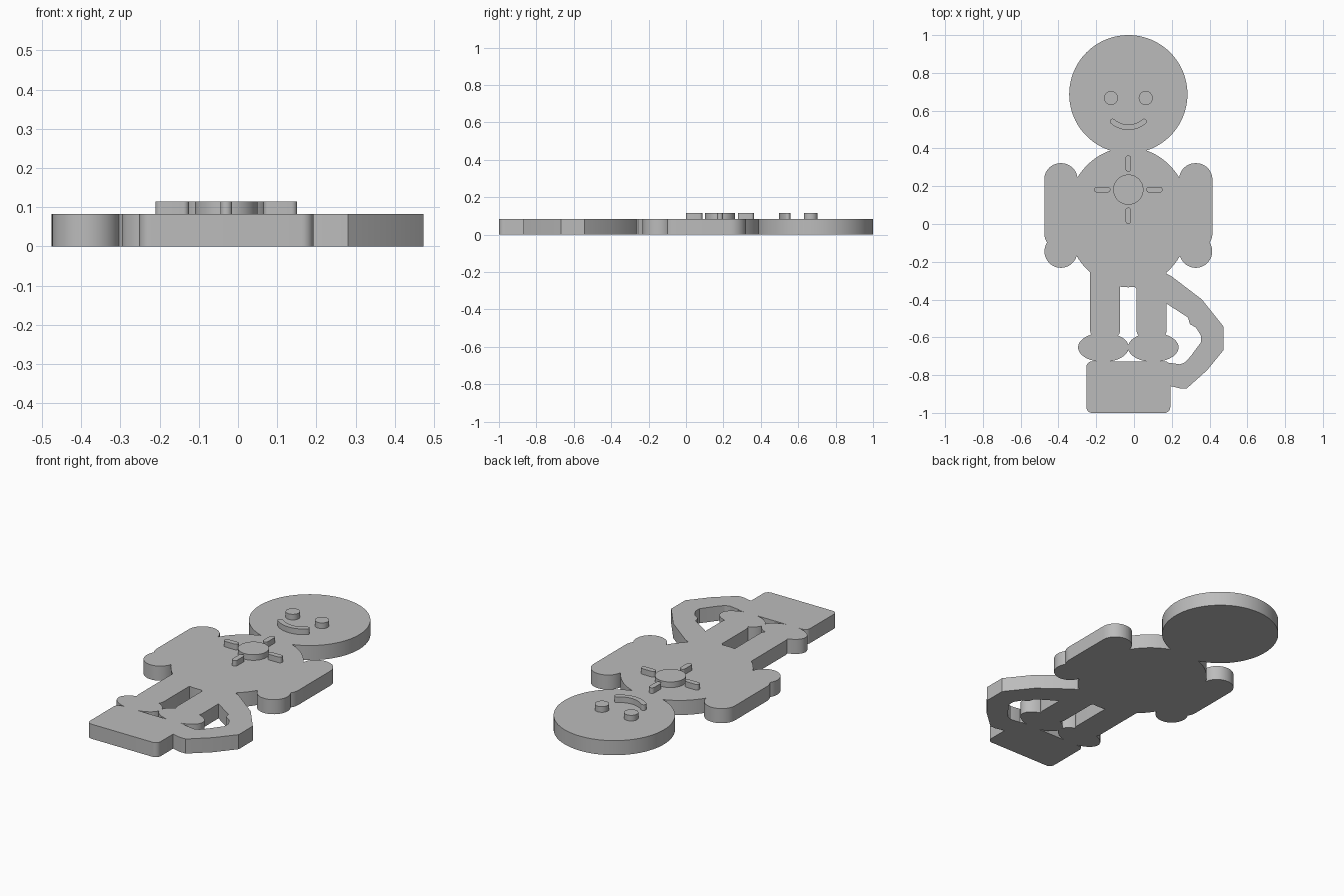
import bpy, bmesh
from math import sin, cos, pi, radians, atan2

if "Cube" in bpy.data.objects:
    bpy.data.objects.remove(bpy.data.objects["Cube"])

CX = -0.03          # symmetry line of the figure
PLATE = 0.083       # thickness of the flat figure
TOP = 0.115         # top of the raised details

grey = bpy.data.materials.new("plain grey")
grey.use_nodes = True
grey.diffuse_color = (0.5, 0.5, 0.5, 1)
grey.node_tree.nodes["Principled BSDF"].inputs["Base Color"].default_value = (0.5, 0.5, 0.5, 1)


def ellipse(x, y, rx, ry, n=64):
    return [(x + rx * cos(2 * pi * i / n), y + ry * sin(2 * pi * i / n)) for i in range(n)]


def rounded_box(x, y, hx, hy, r, n=8):
    pts = []
    for k, (sx, sy) in enumerate([(1, 1), (-1, 1), (-1, -1), (1, -1)]):
        for i in range(n + 1):
            a = (k + i / n) * pi / 2
            pts.append((x + sx * (hx - r) + r * cos(a), y + sy * (hy - r) + r * sin(a)))
    return pts


def prism(name, pts, z0, z1):
    bm = bmesh.new()
    face = bm.faces.new([bm.verts.new((x, y, z0)) for x, y in pts])
    out = bmesh.ops.extrude_face_region(bm, geom=[face])
    for v in out["geom"]:
        if isinstance(v, bmesh.types.BMVert):
            v.co.z = z1
    bmesh.ops.recalc_face_normals(bm, faces=bm.faces[:])
    mesh = bpy.data.meshes.new(name)
    bm.to_mesh(mesh)
    bm.free()
    mesh.materials.append(grey)
    ob = bpy.data.objects.new(name, mesh)
    bpy.context.collection.objects.link(ob)
    return ob


def activate(ob):
    bpy.ops.object.select_all(action="DESELECT")
    ob.select_set(True)
    bpy.context.view_layer.objects.active = ob


# Outlines of the flat figure
outlines = [ellipse(CX, 0.687, 0.313, 0.313, 96)]                    # head
for s in (-1, 1):
    outlines += [
        rounded_box(CX + s * 0.357, 0.093, 0.088, 0.229, 0.086, 12),   # arm
        ellipse(CX + s * 0.357, -0.145, 0.087, 0.087, 48),            # hand
        rounded_box(CX + s * 0.123, -0.4, 0.079, 0.2, 0.035),         # leg
        ellipse(CX + s * 0.132, -0.653, 0.134, 0.077, 48),            # foot
    ]
outlines.append(rounded_box(CX, -0.8635, 0.222, 0.1365, 0.03))         # block

# Bent band joining the hip to the block
outlines.append([
    (0.05, -0.2), (0.2, -0.278), (0.36, -0.4), (0.473, -0.542), (0.473, -0.669),
    (0.386, -0.775), (0.28, -0.87), (0.243, -0.87), (0.18, -0.855), (0.15, -0.74),
    (0.19, -0.735), (0.243, -0.743), (0.27, -0.733), (0.3, -0.7), (0.354, -0.627),
    (0.354, -0.59), (0.328, -0.548), (0.296, -0.53), (0.286, -0.495),
    (0.17, -0.42), (0.1, -0.38), (0.015, -0.345), (-0.005, -0.325)])

# Fuse everything onto the torso
figure = prism("flat_figure", ellipse(CX, 0.035, 0.328, 0.37, 96), 0, PLATE)
for pts in outlines:
    part = prism("figure_part", pts, 0, PLATE)
    part.hide_render = True
    activate(figure)
    mod = figure.modifiers.new("fuse", "BOOLEAN")
    mod.operation, mod.solver, mod.object = "UNION", "EXACT", part
    bpy.ops.object.modifier_apply(modifier=mod.name)
    bpy.data.objects.remove(part)

# Raised face
details = []
for side, s in (("right", -1), ("left", 1)):
    details.append(prism(side + "_eye", ellipse(CX + s * 0.092, 0.667, 0.037, 0.037, 40), PLATE, TOP))

# Smile: a bent strip with round ends
R, W, HALF = 0.127, 0.0145, radians(41)
smile_y = 0.512 + R
smile = []
for r, d in ((R + W, 1), (R - W, -1)):
    for i in range(17):
        a = -pi / 2 + d * HALF * (i / 8 - 1)
        smile.append((CX + r * cos(a), smile_y + r * sin(a)))
    end = -pi / 2 + d * HALF
    ex, ey = CX + R * cos(end), smile_y + R * sin(end)
    start = end if d > 0 else end + pi
    for i in range(1, 8):
        a = start + pi * i / 8
        smile.append((ex + W * cos(a), ey + W * sin(a)))
details.append(prism("smile", smile, PLATE, TOP))

# Chest disc with four short rays
SUN_Y = 0.182
details.append(prism("chest_disc", ellipse(CX, SUN_Y, 0.08, 0.08, 48), PLATE, TOP))
for name, dx, dy in (("left", 1, 0), ("right", -1, 0), ("upper", 0, 1), ("lower", 0, -1)):
    hx, hy = (0.043, 0.015) if dx else (0.015, 0.043)
    ray = rounded_box(CX + dx * 0.138, SUN_Y + dy * 0.138, hx, hy, 0.0145, 6)
    details.append(prism(name + "_ray", ray, PLATE, TOP))

for ob in [figure] + details:
    activate(ob)
    bpy.ops.object.shade_smooth_by_angle(angle=radians(25))
